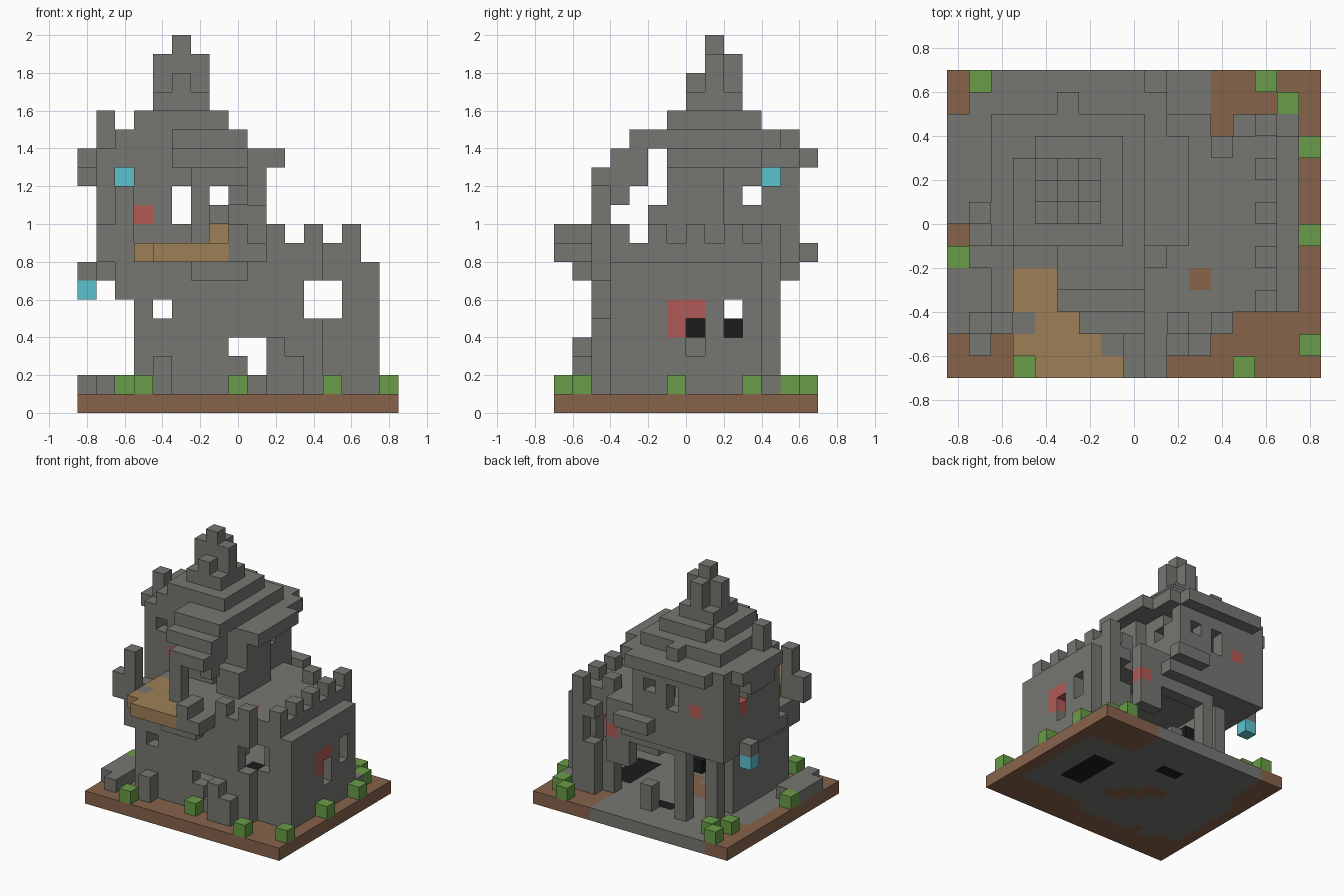
import bpy
import bmesh

old = bpy.data.objects.get("Cube")
if old:
    bpy.data.objects.remove(old)

CELL = 0.1
COLOURS = {
    "stone": (118, 118, 114), "soil": (135, 99, 75), "leaf": (105, 156, 71),
    "timber": (157, 128, 86), "brick": (176, 91, 87), "crystal": (92, 194, 206),
    "coal": (28, 28, 28),
}
NAMES = list(COLOURS)


def linear(c):
    c /= 255
    return c / 12.92 if c <= 0.04045 else ((c + 0.055) / 1.055) ** 2.4


def make_material(name, rgb):
    mat = bpy.data.materials.new(name)
    mat.use_nodes = True
    col = (*[linear(c) for c in rgb], 1)
    mat.diffuse_color = col
    for node in mat.node_tree.nodes:
        if node.type == 'BSDF_PRINCIPLED':
            node.inputs["Base Color"].default_value = col
            node.inputs["Roughness"].default_value = 0.9
    return mat


MATERIALS = [make_material(n, c) for n, c in COLOURS.items()]
grid = {}  # cell -> (part, colour)


def cells(x, y, z):
    """Each axis is a cell number or a (start, stop) span."""
    spans = [range(*a) if isinstance(a, tuple) else range(a, a + 1) for a in (x, y, z)]
    return [(i, j, k) for i in spans[0] for j in spans[1] for k in spans[2]]


def fill(part, x, y, z, colour="stone"):
    for c in cells(x, y, z):
        grid[c] = (part, colour)


def carve(x, y, z):
    for c in cells(x, y, z):
        grid.pop(c, None)


def paint(x, y, z, colour):
    for c in cells(x, y, z):
        if c in grid:
            grid[c] = (grid[c][0], colour)


# Ground slab with a stone floor, soil patches and dark pits
fill("ground", (0, 17), (0, 14), 0, "soil")
paint((1, 16), (3, 10), 0, "stone")
paint((2, 12), (10, 14), 0, "stone")
paint((12, 16), 10, 0, "stone")
paint((3, 10), 2, 0, "stone")
for n in range(3):
    paint((8 - n, 10 - n), 5 + n, 0, "soil")
paint(4, 2, 0, "soil")
paint((12, 14), (5, 9), 0, "coal")
paint((7, 9), 10, 0, "coal")

# Low rubble beside the tower
fill("rubble", (0, 2), (2, 5), 1)
fill("rubble", 1, 1, 1)

# Tower ground floor: front wall, side wall, broken wall and pillars behind
P = "tower_base"
fill(P, (3, 10), 2, (1, 7))
fill(P, 3, (2, 9), (1, 7))
fill(P, 4, 1, (1, 3))
fill(P, 3, 10, (1, 7))
fill(P, 5, 11, (1, 7))
fill(P, 8, 11, (1, 3))
fill(P, (6, 12), 11, 6)
fill(P, (10, 12), 11, (4, 6))
paint(11, 11, 6, "brick")
fill(P, 2, (2, 5), 6)
carve(4, 2, 5)
carve(8, 2, 3)
carve(9, 2, (2, 4))
fill("hearth", 8, 7, 4, "coal")
fill("hearth", 5, 9, 4, "coal")

# Wing walls with windows, door and buttresses
P = "wing_walls"
fill(P, 15, (3, 11), (1, 8))
fill(P, 15, 11, 1)
fill(P, (10, 13), 2, (1, 7))
fill(P, (13, 16), 3, (1, 8))
fill(P, 12, 10, (1, 8))
fill(P, (13, 15), 11, (1, 8))
fill(P, 10, 1, (1, 4))
fill(P, 11, 1, (1, 3))
for y in (2, 3, 10, 11):
    carve((12, 14), y, (5, 7))
carve(15, 9, (4, 6))
carve(15, 7, (3, 5))
paint(15, 6, (4, 6), "brick")
paint(15, 7, 5, "brick")

# Upper floor slab
P = "upper_floor"
fill(P, (2, 12), (2, 12), 7)
fill(P, (2, 10), 12, 7)
fill(P, 1, (5, 13), 7)
fill(P, (6, 9), 1, 7)
fill(P, (12, 15), (3, 12), 7)
fill(P, 12, 2, 7)
fill(P, (8, 12), (2, 12), 8)
fill(P, (12, 15), (3, 11), 8)
paint(11, 4, 8, "soil")
carve(12, 11, 7)
fill("ledge", (7, 10), 13, 8)

# Wing battlements
for x, y in ((10, 2), (12, 2), (14, 3), (14, 5), (14, 7), (14, 9), (14, 11), (12, 10)):
    fill("battlements", x, y, (8, 10))

# Balcony deck: timber in the open, stone under the dormer
P = "balcony"
fill(P, (3, 8), (0, 5), 8, "timber")
carve(3, 0, 8)
paint(3, 2, 8, "stone")
paint(7, 1, 8, "stone")
paint((6, 8), 2, 8, "stone")
paint((5, 8), (3, 5), 8, "stone")
fill(P, (3, 8), 5, 8)
fill(P, (8, 10), (0, 2), 8)
fill(P, 8, (0, 2), 9)
fill(P, 2, 2, (8, 12))
fill(P, 1, 2, (8, 10))

# Tower upper room: hollow shell with a set-back rear corner
P = "tower_room"
fill(P, (1, 10), (6, 9), (8, 13))
fill(P, (1, 9), (9, 13), (8, 13))
carve((2, 9), (7, 9), (9, 13))
carve((2, 8), (9, 12), (9, 13))
fill(P, (8, 10), 5, (8, 11))
for y in (6, 12):
    carve(5, y, (10, 12))
    carve(7, y, 11)
    paint(3, y, 10, "brick")
carve(2, 6, 12)
carve(7, 6, 9)
for x in (1, 8):
    carve(x, 10, 11)
carve(8, 11, 12)
paint(1, 10, 10, "brick")
fill("bench", 7, 7, 9, "timber")

# Lanterns
fill("room_lantern", 2, 11, 12, "crystal")
fill("lantern_bracket", 0, 10, 7)
fill("hanging_lantern", 0, 10, 6, "crystal")

# Stepped roof
P = "roof"
fill(P, (1, 9), (6, 14), 13)
carve(1, 13, 13)
fill(P, 0, (7, 12), 13)
fill(P, 0, (8, 11), 12)
fill(P, 9, (6, 13), 13)
fill(P, 10, (6, 11), 13)
fill(P, (2, 9), (6, 12), 14)
fill(P, 5, 12, 14)
fill(P, (3, 8), (6, 10), 15)
fill(P, (4, 8), 10, 15)
fill(P, 1, 7, (14, 16))

# Spire
P = "spire"
fill(P, (4, 7), (7, 10), 16)
fill(P, (4, 7), 8, (17, 19))
fill(P, 5, 7, 17)
fill(P, 5, 9, (17, 19))
fill(P, 5, 8, 19)

# Dormer stepping down over the balcony
P = "dormer"
for y, z, x in ((2, 12, 6), (3, 13, 5), (4, 14, 5), (5, 14, 5)):
    fill(P, (x, 9), y, z)
fill(P, 8, 3, (11, 13))
fill(P, 8, 4, (12, 14))
fill(P, 6, 2, (8, 12))

# Shrubs
for x, y in ((1, 13), (14, 13), (15, 12), (16, 10), (16, 6), (16, 1), (13, 0),
             (3, 0), (0, 5), (8, 1), (1, 11), (2, 12)):
    fill("shrubs", x, y, 1, "leaf")


def corners(cell, axis, side):
    """Corner points of one cell face, wound outward."""
    u, v = (axis + 1) % 3, (axis + 2) % 3
    loop = [(0, 0), (1, 0), (1, 1), (0, 1)]
    pts = []
    for a, b in (loop if side else reversed(loop)):
        p = list(cell)
        p[axis] += side
        p[u] += a
        p[v] += b
        pts.append(tuple(p))
    return pts


# Turn each part's exposed cell faces into one mesh
for part in sorted({p for p, _ in grid.values()}):
    bm = bmesh.new()
    for cell, (owner, colour) in grid.items():
        if owner != part:
            continue
        for axis in range(3):
            for side in (0, 1):
                nb = list(cell)
                nb[axis] += 1 if side else -1
                if tuple(nb) in grid:
                    continue
                verts = [bm.verts.new(((x - 8.5) * CELL, (y - 7) * CELL, z * CELL))
                         for x, y, z in corners(cell, axis, side)]
                bm.faces.new(verts).material_index = NAMES.index(colour)
    bmesh.ops.remove_doubles(bm, verts=bm.verts, dist=0.001)
    mesh = bpy.data.meshes.new(part)
    bm.to_mesh(mesh)
    bm.free()
    for mat in MATERIALS:
        mesh.materials.append(mat)
    bpy.context.scene.collection.objects.link(bpy.data.objects.new(part, mesh))
